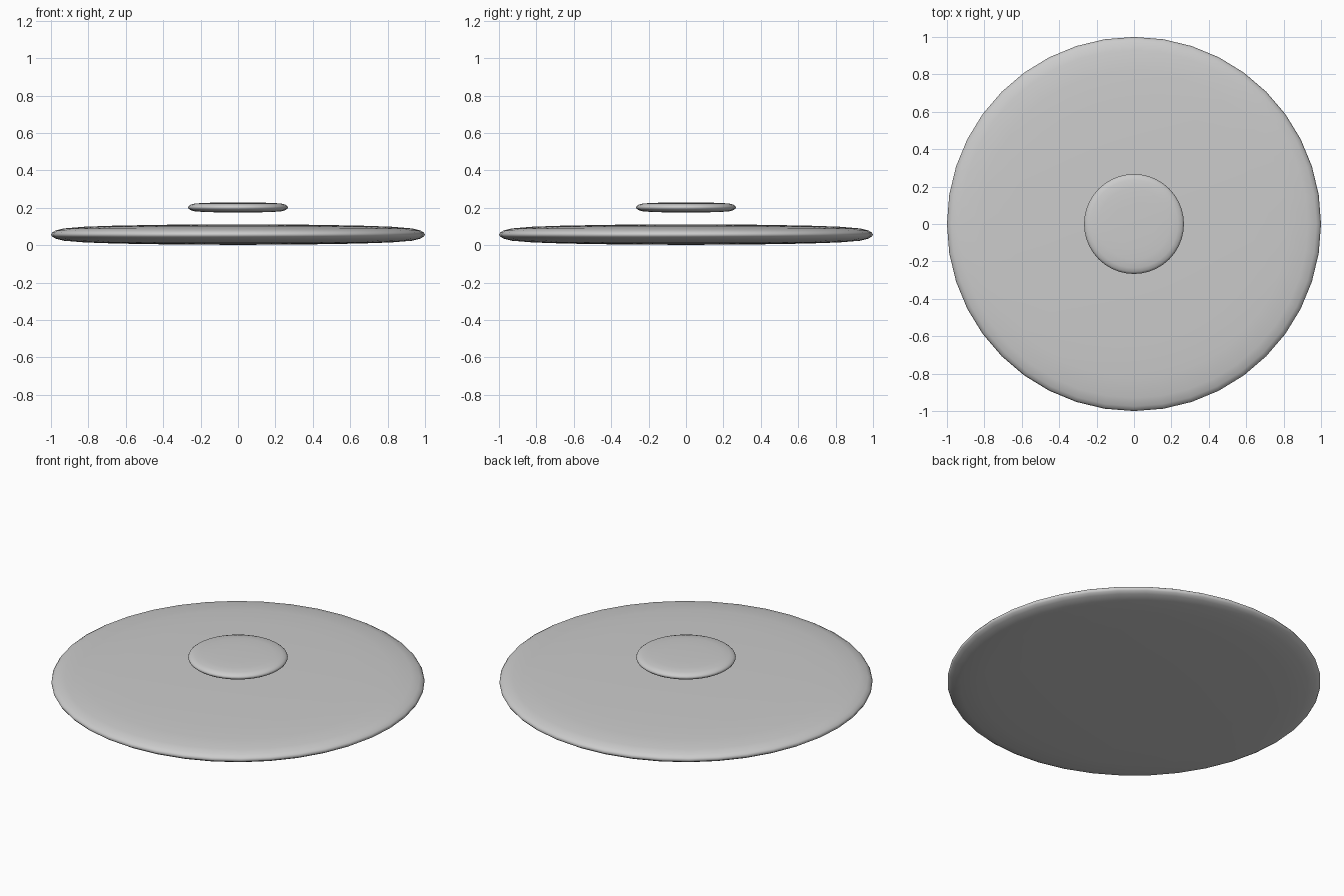
import bpy, bmesh, math

if "Cube" in bpy.data.objects:
    bpy.data.objects.remove(bpy.data.objects["Cube"])

SEGMENTS = 40


def lens_disc(name, zc, half):
    """Lathe a closed, gently domed disc from a half profile (radius, height)."""
    bm = bmesh.new()
    # mirrored profile, bottom pole to top pole
    profile = [(r, zc - h) for r, h in half] + [(r, zc + h) for r, h in reversed(half) if h > 0]
    verts = [bm.verts.new((r, 0, z)) for r, z in profile]
    edges = [bm.edges.new(pair) for pair in zip(verts, verts[1:])]
    bmesh.ops.spin(bm, geom=verts + edges, cent=(0, 0, 0), axis=(0, 0, 1),
                   angle=math.tau, steps=SEGMENTS, use_merge=True)
    bmesh.ops.remove_doubles(bm, verts=bm.verts, dist=1e-5)
    bmesh.ops.recalc_face_normals(bm, faces=bm.faces)
    for f in bm.faces:
        f.smooth = True
    mesh = bpy.data.meshes.new(name)
    bm.to_mesh(mesh)
    bm.free()
    obj = bpy.data.objects.new(name, mesh)
    bpy.context.collection.objects.link(obj)
    return obj


# wide lower disc with a rounded rim
lens_disc("base_disc", 0.057, [(0, 0.055), (0.35, 0.053), (0.65, 0.048), (0.82, 0.042),
                               (0.93, 0.033), (0.975, 0.022), (0.993, 0.011), (1, 0)])

# small disc floating above the centre
lens_disc("upper_disc", 0.202, [(0, 0.027), (0.12, 0.026), (0.19, 0.024), (0.235, 0.020),
                                (0.255, 0.014), (0.264, 0.007), (0.267, 0)])
